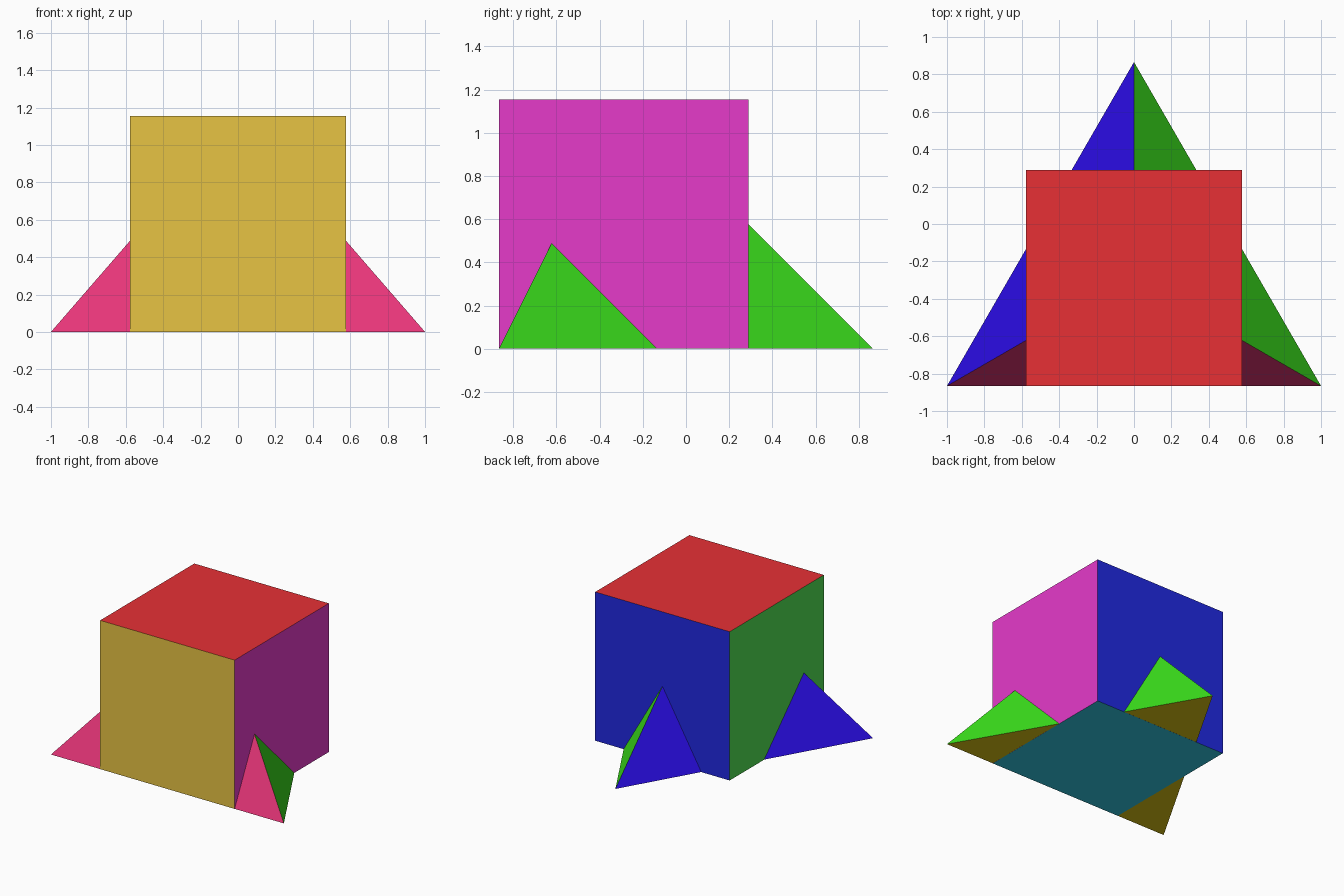
import bpy, bmesh, math
from mathutils import Matrix, Vector

if "Cube" in bpy.data.objects:
    bpy.data.objects.remove(bpy.data.objects["Cube"])

SIZE = 2 / math.sqrt(3)        # cube side = pyramid height
CY = -SIZE / 4                 # shared centre in y
LIFT = 0.0005                  # keeps the two undersides from flickering


def material(name, rgb):
    m = bpy.data.materials.new(name)
    m.diffuse_color = (*rgb, 1)
    m.use_nodes = True
    m.node_tree.nodes["Principled BSDF"].inputs["Base Color"].default_value = m.diffuse_color
    return m


def finish(name, bm, colours):
    """Make the object; each face takes the colour whose direction it faces best."""
    bmesh.ops.recalc_face_normals(bm, faces=bm.faces[:])
    me = bpy.data.meshes.new(name)
    for side, (direction, rgb) in colours.items():
        me.materials.append(material(f"{name}_{side}", rgb))
    dirs = [Vector(d).normalized() for d, _ in colours.values()]
    for f in bm.faces:
        f.normal_update()
        f.material_index = max(range(len(dirs)), key=lambda i: f.normal.dot(dirs[i]))
    bm.to_mesh(me)
    bm.free()
    ob = bpy.data.objects.new(name, me)
    bpy.context.collection.objects.link(ob)
    return ob


# Cube with six coloured sides
bm = bmesh.new()
bmesh.ops.create_cube(bm, size=SIZE, matrix=Matrix.Translation((0, CY, SIZE / 2)))
finish("cube", bm, {
    "front": ((0, -1, 0), (0.80, 0.55, 0.057)),
    "right": ((1, 0, 0), (0.79, 0.043, 0.59)),
    "back": ((0, 1, 0), (0.015, 0.022, 0.76)),
    "left": ((-1, 0, 0), (0.078, 0.75, 0.085)),
    "top": ((0, 0, 1), (0.80, 0.030, 0.036)),
    "bottom": ((0, 0, -1), (0.032, 0.60, 0.79)),
})

# Triangular pyramid through the cube, its tip touching the cube's top
bm = bmesh.new()
base = [bm.verts.new((SIZE * math.cos(a), CY + SIZE * math.sin(a), LIFT))
        for a in (math.radians(d) for d in (90, 210, 330))]
tip = bm.verts.new((0, CY, SIZE - LIFT))
bm.faces.new(base)
for i in range(3):
    bm.faces.new((base[i], base[(i + 1) % 3], tip))
c, s = math.cos(math.radians(30)), 0.5
finish("pyramid", bm, {
    "front": ((0, -1, 0.5), (0.80, 0.036, 0.19)),
    "right": ((c, s, 0.5), (0.045, 0.76, 0.012)),
    "left": ((-c, s, 0.5), (0.024, 0.004, 0.80)),
    "bottom": ((0, 0, -1), (0.73, 0.57, 0.006)),
})
